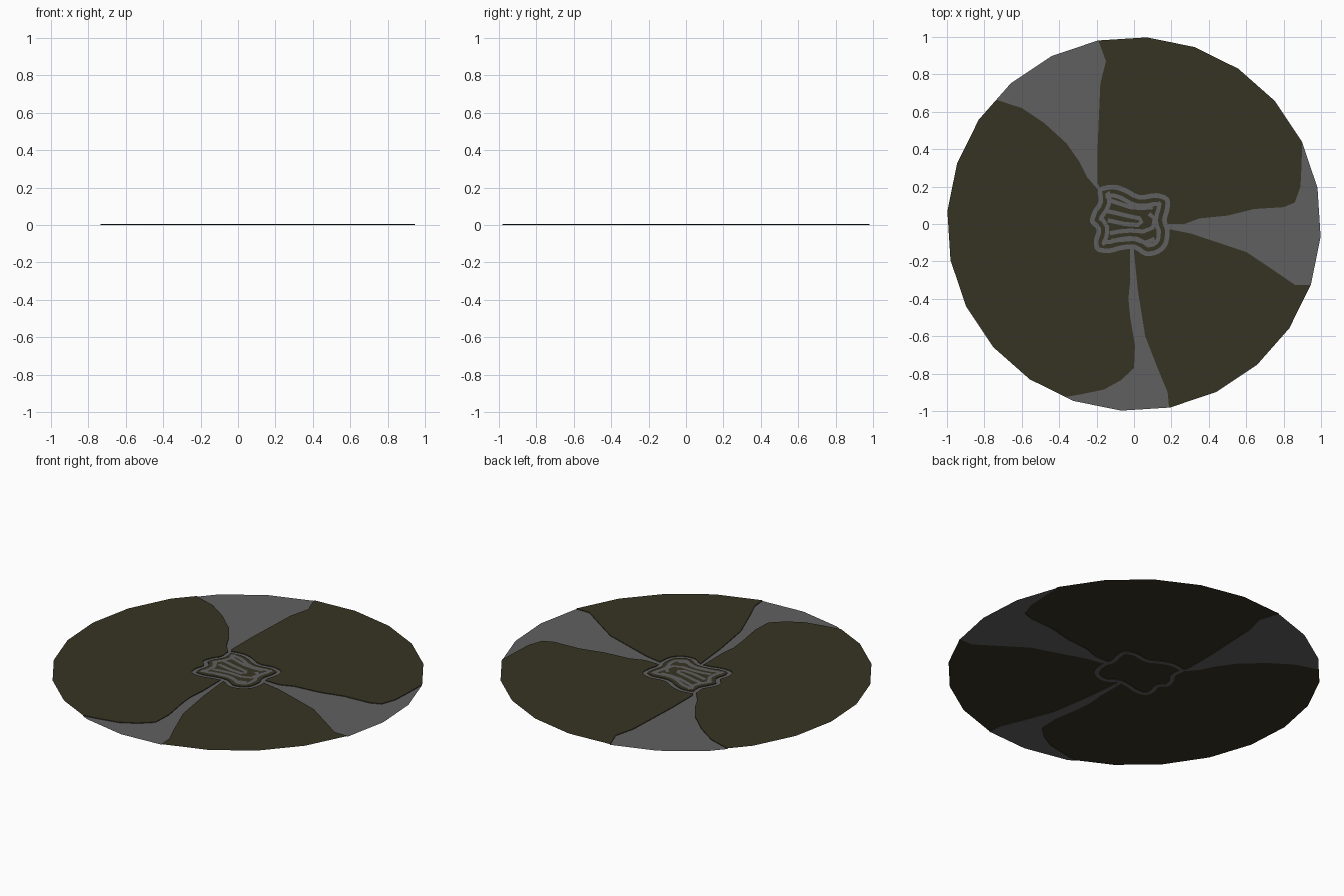
import bpy, bmesh, math
from mathutils import Vector
from mathutils.geometry import delaunay_2d_cdt

if "Cube" in bpy.data.objects:
    bpy.data.objects.remove(bpy.data.objects["Cube"])

LIFT = 0.004   # olive surface stands this much above the grey channels


def material(name, rgb):
    m = bpy.data.materials.new(name)
    m.diffuse_color = (*rgb, 1)
    m.use_nodes = True
    m.node_tree.nodes["Principled BSDF"].inputs["Base Color"].default_value = m.diffuse_color
    return m


GREY = material("grey", (0.117, 0.117, 0.117))
OLIVE = material("dark olive", (0.037, 0.034, 0.016))


def to_object(name, bm, mat):
    me = bpy.data.meshes.new(name)
    bm.to_mesh(me)
    bm.free()
    me.materials.append(mat)
    ob = bpy.data.objects.new(name, me)
    bpy.context.collection.objects.link(ob)
    return ob


def vecs(points):
    return [Vector(p) for p in points]


def smooth(points, steps=3):
    """Closed Catmull-Rom outline through the points."""
    out, n = [], len(points)
    for i in range(n):
        a, b, c, d = (points[(i + k) % n] for k in (-1, 0, 1, 2))
        for s in range(steps):
            t = s / steps
            out.append(0.5 * (2 * b + (c - a) * t + (2 * a - 5 * b + 4 * c - d) * t * t
                              + (3 * b - a - 3 * c + d) * t ** 3))
    return out


def inset(points, dist):
    """Move a clockwise outline inwards along its vertex normals."""
    out, n = [], len(points)
    for i, p in enumerate(points):
        t = (points[(i + 1) % n] - points[i - 1]).normalized()
        out.append(p + Vector((t.y, -t.x)) * dist)
    return out


def inside(p, poly):
    hit = False
    for a, b in zip(poly, poly[1:] + poly[:1]):
        if (a.y > p.y) != (b.y > p.y) and p.x < a.x + (p.y - a.y) * (b.x - a.x) / (b.y - a.y):
            hit = not hit
    return hit


def ribbon(bm, path, width, z, closed=False):
    """Flat band of constant width following a path."""
    n, pairs = len(path), []
    for i, p in enumerate(path):
        nxt = path[(i + 1) % n] if closed else path[min(i + 1, n - 1)]
        prv = path[i - 1] if closed else path[max(i - 1, 0)]
        t = (nxt - prv).normalized() * width / 2
        pairs.append([bm.verts.new((p.x + s * -t.y, p.y + s * t.x, z)) for s in (-1, 1)])
    for i in range(n if closed else n - 1):
        (a, b), (c, d) = pairs[i], pairs[(i + 1) % n]
        bm.faces.new((a, c, d, b))


# Outlines: 24-sided rim, three flaring channels, wavy centre
rim = [Vector((math.cos(a), math.sin(a))) for a in
       (math.radians(15 * i - 3.9) for i in range(24))]
channels = [vecs(c) for c in (
    [(-.17, .17), (-.195, .22), (-.195, .4), (-.18, .75), (-.15, .87), (-.19, .98), (-.2, 1.1),
     (-.9, .9), (-.80, .68), (-.745, .667), (-.6, .62), (-.48, .54), (-.36, .43), (-.29, .33),
     (-.25, .25), (-.19, .18)],
    [(.15, 0), (.27, 0), (.35, .03), (.5, .045), (.64, .08), (.8, .09), (.86, .115), (.89, .2),
     (.895, .3), (.9, .44), (1.1, .5), (1.1, -.335), (.945, -.325), (.86, -.325), (.75, -.25),
     (.6, -.15), (.45, -.1), (.3, -.05), (.15, -.02)],
    [(-.005, -.1), (.02, -.35), (.06, -.6), (.13, -.78), (.18, -.9), (.187, -.98), (.19, -1.1),
     (-.45, -1.1), (-.37, -.925), (-.28, -.91), (-.16, -.885), (-.07, -.835), (0, -.77),
     (.005, -.65), (-.02, -.5), (-.03, -.4), (-.02, -.3), (-.022, -.1)])]
core = smooth(vecs([
    (-.19, .19), (-.11, .21), (-.04, .19), (.03, .155), (.12, .165), (.185, .14), (.19, .08),
    (.175, .02), (.19, -.03), (.18, -.11), (.13, -.16), (.06, -.17), (0, -.135), (-.07, -.14),
    (-.13, -.155), (-.2, -.145), (-.215, -.09), (-.2, -.03), (-.235, .01), (-.22, .07),
    (-.19, .12)]))
knot = inset(core, .025)

# Split the disc along all outlines, then sort the triangles by region
loops = [rim, *channels, core, knot]
points, edges = [], []
for loop in loops:
    k, n = len(points), len(loop)
    points += loop
    edges += [(k + i, k + (i + 1) % n) for i in range(n)]
cv, _, cf, *_ = delaunay_2d_cdt(points, edges, [], 0, 1e-5)


def is_grey(p):
    if inside(p, knot):
        return False
    return inside(p, core) or any(inside(p, c) for c in channels)


grey, olive = bmesh.new(), bmesh.new()
gv = [grey.verts.new((p.x, p.y, 0)) for p in cv]
ov = [olive.verts.new((p.x, p.y, LIFT)) for p in cv]
grey_edges, olive_edges = set(), []
for f in cf:
    mid = sum((cv[i] for i in f), Vector((0, 0))) / len(f)
    if not inside(mid, rim):
        continue
    if is_grey(mid):
        grey.faces.new([gv[i] for i in f])
        grey_edges |= {frozenset(e) for e in zip(f, f[1:] + f[:1])}
    else:
        olive.faces.new([ov[i] for i in f])
        olive_edges += list(zip(f, f[1:] + f[:1]))

# Thin olive walls down to the grey channels
foot = {}
for a, b in olive_edges:
    if frozenset((a, b)) in grey_edges:
        for i in (a, b):
            if i not in foot:
                foot[i] = olive.verts.new((cv[i].x, cv[i].y, 0))
        olive.faces.new((ov[b], ov[a], foot[a], foot[b]))
for bm in (grey, olive):
    bmesh.ops.delete(bm, geom=[v for v in bm.verts if not v.link_faces], context='VERTS')
to_object("channel_floor", grey, GREY)
to_object("olive_lobes", olive, OLIVE)

# Grey winding lines on the centre
lines = bmesh.new()
z = LIFT + .002
ribbon(lines, inset(core, .058), .022, z, closed=True)
for path in ([(-.125, .125), (-.08, .11), (-.02, .09), (.04, .085), (.10, .09)],
             [(-.15, .07), (-.10, .06), (-.04, .045), (.03, .03), (.04, .01), (.02, -.005),
              (-.05, .0), (-.14, .02)],
             [(-.13, -.05), (-.08, -.04), (-.02, -.035), (.05, -.04), (.10, -.02), (.11, .03),
              (.08, .055)],
             [(-.12, -.09), (-.07, -.085), (0, -.08), (.06, -.10), (.11, -.08)]):
    ribbon(lines, vecs(path), .022, z)
to_object("winding_lines", lines, GREY)
